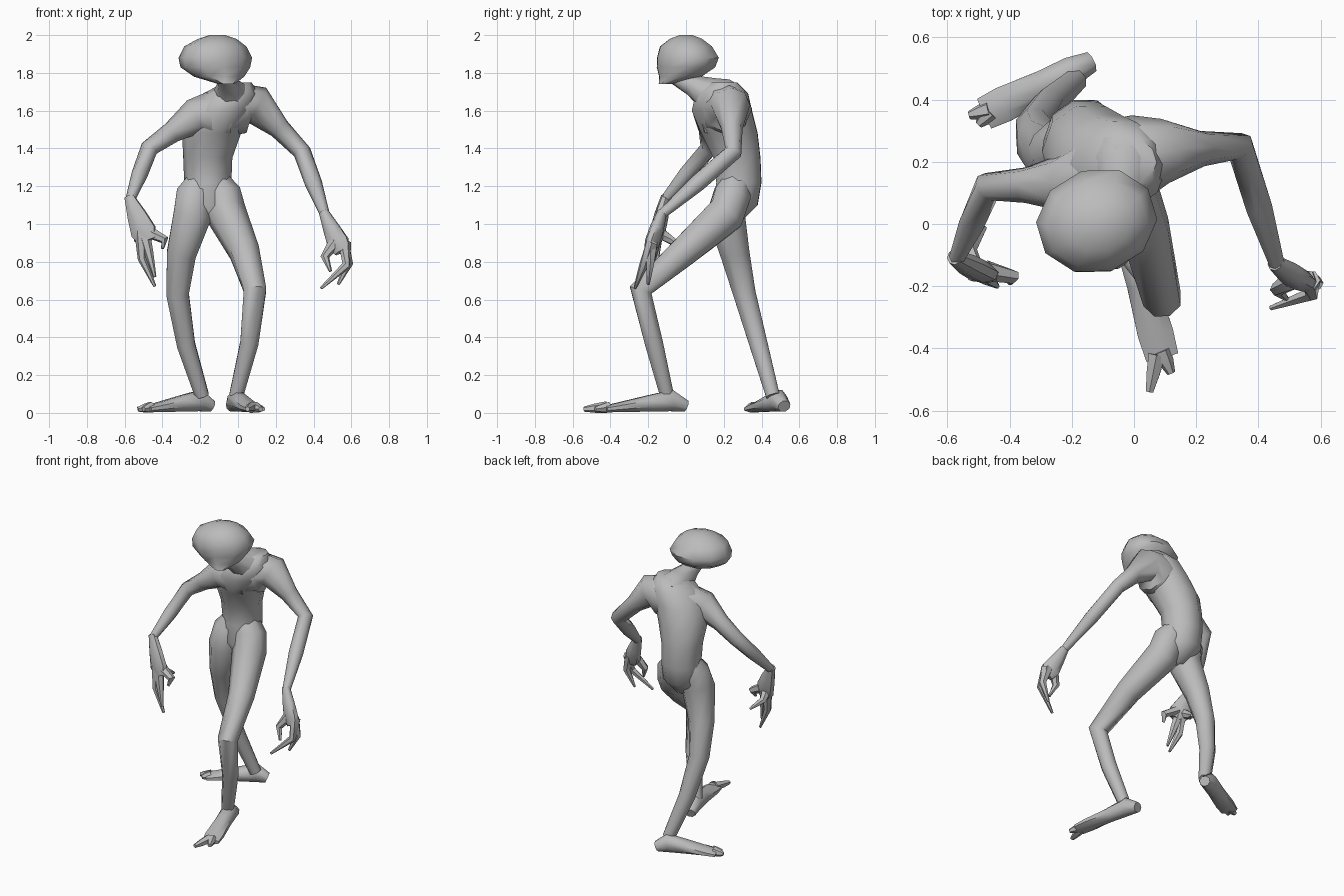
import bpy, bmesh, math
from mathutils import Vector

cube = bpy.data.objects.get("Cube")
if cube:
    bpy.data.objects.remove(cube, do_unlink=True)

skin = bpy.data.materials.new("grey_skin")
skin.use_nodes = True
GREY = (0.5, 0.5, 0.5, 1)
skin.diffuse_color = GREY
skin.node_tree.nodes["Principled BSDF"].inputs["Base Color"].default_value = GREY

UP = Vector((0, 0, 1))
RIGHTWARD = Vector((1, 0, 0))
ACROSS = Vector((1, 0.3, 0))
BACKWARD = Vector((0, 1, 0.4))


def loft(name, rings, side, level=False, sides=8):
    """Skin elliptical rings, each (centre, half width, half depth), along a path."""
    bm = bmesh.new()
    loops = []
    for i, (centre, width, depth) in enumerate(rings):
        before = rings[max(i - 1, 0)][0]
        after = rings[min(i + 1, len(rings) - 1)][0]
        along = UP if level else (after - before).normalized()
        wide = (side - along * side.dot(along)).normalized()
        deep = along.cross(wide)
        loop = []
        for k in range(sides):
            angle = math.tau * (k + 0.5) / sides
            offset = wide * width * math.cos(angle) + deep * depth * math.sin(angle)
            loop.append(bm.verts.new(centre + offset * 1.04))
        loops.append(loop)
    for low, high in zip(loops, loops[1:]):
        for k in range(sides):
            following = (k + 1) % sides
            bm.faces.new((low[k], low[following], high[following], high[k]))
    bm.faces.new(loops[0][::-1])
    bm.faces.new(loops[-1])
    bmesh.ops.recalc_face_normals(bm, faces=bm.faces)
    mesh = bpy.data.meshes.new(name)
    bm.to_mesh(mesh)
    bm.free()
    mesh.materials.append(skin)
    obj = bpy.data.objects.new(name, mesh)
    bpy.context.collection.objects.link(obj)
    bpy.ops.object.select_all(action='DESELECT')
    obj.select_set(True)
    bpy.context.view_layer.objects.active = obj
    bpy.ops.object.shade_smooth_by_angle(angle=math.radians(50))


def body(name, rings, flatness, sides=10):
    """Stack of level rings, each (x, y, z, half width)."""
    loft(name, [(Vector(r[:3]), r[3], r[3] * flatness) for r in rings],
         ACROSS, level=True, sides=sides)


def limb(name, joints, radii, side, bow=0.0):
    """Round limb with a ring at every joint and one, bowed sideways, between joints."""
    points = [Vector(joints[0])]
    for joint in map(Vector, joints[1:]):
        points += [points[-1].lerp(joint, 0.5) + RIGHTWARD * bow, joint]
    loft(name, [(p, r, r) for p, r in zip(points, radii)], side)


def digit(name, root, tip, bend, thick, end):
    """Tapered finger or toe with one bent knuckle."""
    knuckle = root.lerp(tip, 0.5) + RIGHTWARD * bend
    middle = (thick + end) * 0.55
    loft(name, [(root, thick, thick), (knuckle, middle, middle), (tip, end, end)],
         BACKWARD, sides=6)


def hand(name, wrist, palm, width, fingers):
    """Flat palm below the wrist; each finger is (name, tip, sideways bend)."""
    wrist, palm = Vector(wrist), Vector(palm)
    knuckles = wrist.lerp(palm, 1.3)
    loft(name + "_palm", [
        (wrist.lerp(palm, -0.1), 0.025, 0.025),
        (wrist.lerp(palm, 0.5), width * 0.75, 0.035),
        (palm, width, 0.035),
        (knuckles, width * 0.7, 0.025),
    ], Vector((1, -0.3, 0.3)))
    for finger, tip, bend in fingers:
        root = palm + RIGHTWARD * bend * 0.5
        digit(name + "_" + finger, root, Vector(tip), bend, 0.033, 0.008)


def foot(name, heel, ball, toes):
    """Wedge from heel to ball, its sole on the ground, with two toes."""
    heel, ball = Vector(heel), Vector(ball)
    rings = []
    for t, height, width in ((0, 0.035, 0.035), (0.2, 0.065, 0.05),
                             (0.5, 0.05, 0.05), (0.9, 0.03, 0.06), (1.1, 0.02, 0.055)):
        rings.append((heel.lerp(ball, t) + UP * height, width, height * 0.9))
    loft(name, rings, (ball - heel).cross(UP))
    for toe, tip in zip(("_inner_toe", "_outer_toe"), toes):
        tip = Vector(tip)
        digit(name + toe, ball.lerp(tip, 0.2) + UP * 0.03, tip + UP * 0.02, 0, 0.03, 0.013)


# Head: wide skull narrowing to a forward chin
body("head", [
    (-0.06, -0.11, 1.74, 0.04),
    (-0.1, -0.03, 1.78, 0.13),
    (-0.12, 0, 1.83, 0.18),
    (-0.12, 0.01, 1.88, 0.19),
    (-0.12, 0, 1.94, 0.16),
    (-0.11, 0, 1.98, 0.1),
    (-0.11, 0, 2, 0.04),
], flatness=0.85)

# Neck reaching forward from the shoulders
limb("neck", [(-0.07, -0.06, 1.78), (-0.04, 0.12, 1.69), (-0.03, 0.22, 1.63)],
     (0.04, 0.055, 0.09, 0.12, 0.12), ACROSS)

# Torso with a hunched back and narrow waist
body("torso", [
    (-0.15, 0.23, 1, 0.05),
    (-0.16, 0.26, 1.1, 0.12),
    (-0.16, 0.28, 1.22, 0.12),
    (-0.16, 0.27, 1.35, 0.125),
    (-0.14, 0.23, 1.48, 0.15),
    (-0.09, 0.19, 1.6, 0.16),
    (-0.04, 0.19, 1.69, 0.14),
    (0, 0.2, 1.75, 0.07),
], flatness=1)

# Arms: chest, shoulder, elbow, wrist
left_wrist = (0.46, -0.13, 1.05)
right_wrist = (-0.57, -0.11, 1.13)
limb("left_arm", [(-0.06, 0.2, 1.6), (0.1, 0.235, 1.63), (0.34, 0.25, 1.38), left_wrist],
     (0.13, 0.13, 0.1, 0.055, 0.046, 0.044, 0.025), BACKWARD)
limb("right_arm", [(-0.08, 0.19, 1.58), (-0.23, 0.13, 1.57), (-0.47, 0.12, 1.4), right_wrist],
     (0.13, 0.12, 0.09, 0.055, 0.046, 0.042, 0.025), BACKWARD)

# Hands with slim curled fingers
hand("left_hand", left_wrist, (0.53, -0.18, 0.9), 0.06, [
    ("outer_finger", (0.44, -0.27, 0.66), 0.07),
    ("middle_finger", (0.53, -0.2, 0.68), 0.045),
    ("thumb", (0.49, -0.24, 0.75), -0.04),
])
hand("right_hand", right_wrist, (-0.5, -0.15, 0.96), 0.07, [
    ("outer_finger", (-0.44, -0.18, 0.67), -0.03),
    ("middle_finger", (-0.44, -0.2, 0.72), 0),
    ("inner_finger", (-0.4, -0.19, 0.87), 0.05),
    ("thumb", (-0.48, -0.01, 0.87), -0.03),
])

# Legs: pelvis, hip, knee, ankle, bowed outwards
leg_radii = (0.07, 0.1, 0.105, 0.08, 0.062, 0.05, 0.038)
limb("left_leg", [(-0.14, 0.28, 1.25), (-0.06, 0.21, 1.05), (0.09, -0.24, 0.65),
                  (-0.01, -0.1, 0.09)], leg_radii, RIGHTWARD, bow=0.02)
limb("right_leg", [(-0.18, 0.27, 1.25), (-0.24, 0.21, 1.05), (-0.32, 0.31, 0.63),
                   (-0.19, 0.46, 0.09)], leg_radii, RIGHTWARD, bow=-0.02)

# Feet
foot("left_foot", (-0.03, 0, 0), (0.08, -0.39, 0), [(0.05, -0.54, 0), (0.12, -0.48, 0)])
foot("right_foot", (-0.14, 0.52, 0), (-0.45, 0.37, 0), [(-0.5, 0.32, 0), (-0.53, 0.35, 0)])
